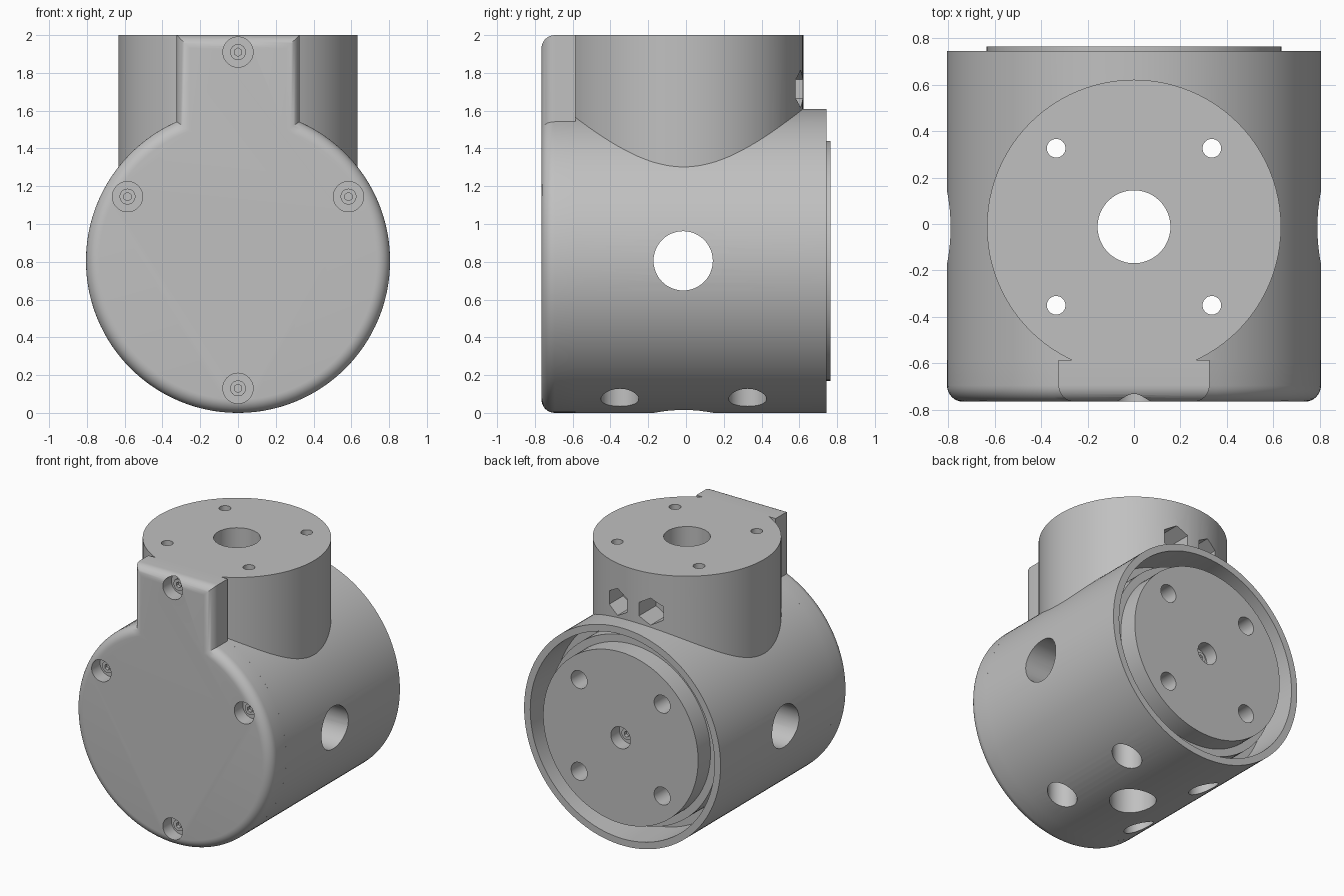
import bpy, bmesh
from math import pi, sin, cos, asin, sqrt, radians

if "Cube" in bpy.data.objects:
    bpy.data.objects.remove(bpy.data.objects["Cube"], do_unlink=True)

GREY = bpy.data.materials.new("plain grey")
GREY.use_nodes = True
GREY.diffuse_color = (0.53, 0.53, 0.53, 1)
GREY.node_tree.nodes["Principled BSDF"].inputs["Base Color"].default_value = (0.53, 0.53, 0.53, 1)

R, ZC = 0.805, 0.805        # body radius and axis height
YC = -0.012                 # turret axis
TURN = {"x": (0, pi / 2, 0), "y": (pi / 2, 0, 0), "z": (0, 0, 0)}


def cylinder(name, axis, r, start, end, u, v, sides=96):
    """Cylinder from start to end along an axis; u, v are the other two coordinates."""
    mid = (start + end) / 2
    loc = {"x": (mid, u, v), "y": (u, mid, v), "z": (u, v, mid)}[axis]
    bpy.ops.mesh.primitive_cylinder_add(vertices=sides, radius=r, depth=end - start,
                                        location=loc, rotation=TURN[axis])
    ob = bpy.context.object
    ob.name = name
    ob.data.materials.append(GREY)
    return ob


def cut(targets, *shape, sides=48):
    """Bore one hole through every target."""
    tool = cylinder("cutter", *shape, sides=sides)
    for ob in targets:
        mod = ob.modifiers.new("bore", "BOOLEAN")
        mod.operation, mod.solver, mod.object = "DIFFERENCE", "EXACT", tool
        bpy.context.view_layer.objects.active = ob
        bpy.ops.object.modifier_apply(modifier=mod.name)
    bpy.data.objects.remove(tool, do_unlink=True)


def cap_outline(d):
    """Round plate with a tab on top, shrunk inward by d."""
    r, w = R - d, 0.325 - d
    a = asin(w / r)
    arc = [a + (2 * pi - 2 * a) * i / 96 for i in range(97)]
    pts = [(r * sin(t), ZC + r * cos(t)) for t in arc]
    return pts + [(-w, 2 - d), (w, 2 - d)]


# Front cap: lofted outline with a rounded front rim
bm = bmesh.new()
fillet, steps = 0.07, 8
levels = [(0, -0.585)]
for k in range(steps + 1):
    t = pi / 2 * k / steps
    levels.append((fillet * (1 - cos(t)), -0.765 + fillet * (1 - sin(t))))
rings = [[bm.verts.new((x, y, z)) for x, z in cap_outline(d)] for d, y in levels]
for a, b in zip(rings, rings[1:]):
    for i in range(len(a)):
        j = (i + 1) % len(a)
        bm.faces.new((a[i], a[j], b[j], b[i]))
bm.faces.new(rings[0])
bm.faces.new(rings[-1])
bmesh.ops.recalc_face_normals(bm, faces=bm.faces)
mesh = bpy.data.meshes.new("front_cap")
bm.to_mesh(mesh)
bm.free()
mesh.materials.append(GREY)
cap = bpy.data.objects.new("front_cap", mesh)
bpy.context.collection.objects.link(cap)

# Housing, upright turret and rear output disc
body = cylinder("body", "y", R, -0.585, 0.745, 0, ZC, 128)
turret = cylinder("turret", "z", 0.633, 1.25, 2.0, 0, YC)
disc = cylinder("output_disc", "y", 0.635, 0.62, 0.765, 0, ZC)
step = cylinder("disc_step", "y", 0.69, 0.45, 0.62, 0, ZC)
parts = [cap, body, turret, disc, step]

# Rear recess around the disc, then the main bores
cut([body, turret], "y", 0.755, 0.45, 1.0, 0, ZC, sides=96)
cut([body, turret], "z", 0.157, -0.1, 2.1, 0, YC)
cut([body], "x", 0.157, -1, 1, YC - 0.003, ZC)

for sx in (-1, 1):
    for s in (-1, 1):
        # Mounting holes: wide from below, narrow at the turret top
        cut([body, turret], "z", 0.1, -0.1, 1.45, sx * 0.335, YC + s * 0.338)
        cut([body, turret], "z", 0.04, 1.4, 2.1, sx * 0.335, YC + s * 0.338)
        # Blind holes in the output disc
        cut([disc, step], "y", 0.066, 0.54, 0.9, sx * 0.34, ZC + s * 0.34)
    # Hexagonal nut pockets at the back of the turret
    cut([turret], "y", 0.1, 0.42, 0.8, sx * 0.135, 1.715, sides=6)

# Recessed socket screws: four in the cap, one in the disc
for i, (x, z) in enumerate([(0, 1.91), (-0.585, 1.145), (0.585, 1.145), (0, 0.13)]):
    cut([cap], "y", 0.08, -0.9, -0.665, x, z)
    screw = cylinder(f"cap_screw_{i + 1}", "y", 0.042, -0.695, -0.64, x, z, 24)
    cut([screw], "y", 0.022, -0.8, -0.67, x, z, sides=6)
    parts.append(screw)
cut([disc], "y", 0.08, 0.665, 0.9, 0, ZC)
screw = cylinder("disc_screw", "y", 0.042, 0.64, 0.695, 0, ZC, 24)
cut([screw], "y", 0.022, 0.67, 0.8, 0, ZC, sides=6)
parts.append(screw)

# Smooth curved walls, keep machined edges crisp
bpy.ops.object.select_all(action="DESELECT")
for ob in parts:
    ob.select_set(True)
bpy.context.view_layer.objects.active = body
bpy.ops.object.shade_smooth_by_angle(angle=radians(30))
